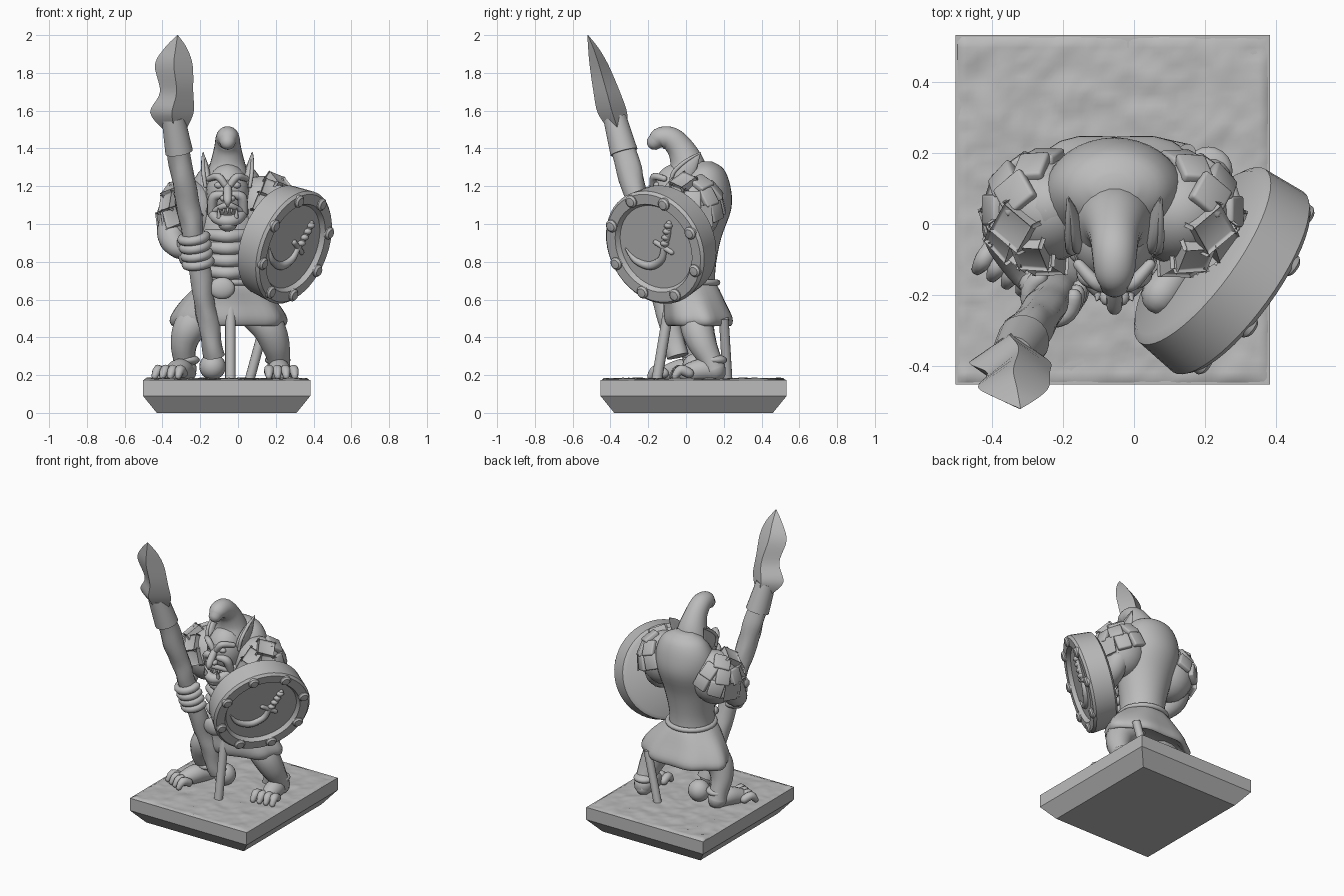
import bpy, bmesh, math
from math import sin, cos, pi, radians
from mathutils import Vector as V, Matrix, noise

if "Cube" in bpy.data.objects:
    bpy.data.objects.remove(bpy.data.objects["Cube"])

stone = bpy.data.materials.new("plain grey")
stone.use_nodes = True
GREY = (0.5, 0.5, 0.5, 1)
stone.diffuse_color = GREY
stone.node_tree.nodes["Principled BSDF"].inputs["Base Color"].default_value = GREY
CX = -0.055  # body centre line


def finish(name, bm, angle=40):
    bmesh.ops.recalc_face_normals(bm, faces=bm.faces)
    me = bpy.data.meshes.new(name)
    bm.to_mesh(me)
    bm.free()
    me.materials.append(stone)
    ob = bpy.data.objects.new(name, me)
    bpy.context.collection.objects.link(ob)
    if angle:
        bpy.ops.object.select_all(action="DESELECT")
        ob.select_set(True)
        bpy.context.view_layer.objects.active = ob
        bpy.ops.object.shade_smooth_by_angle(angle=radians(angle))


def frame(origin, normal, along):
    z = V(normal).normalized()
    x = V(along).cross(z).normalized()
    m = Matrix((x, z.cross(x), z)).transposed().to_4x4()
    m.translation = V(origin)
    return m


def spline(keys, steps):
    """Smooth list of vectors through the keys."""
    keys = [V(k) for k in keys]
    out = []
    for i in range(len(keys) - 1):
        a, b, c, d = keys[max(i - 1, 0)], keys[i], keys[i + 1], keys[min(i + 2, len(keys) - 1)]
        for s in range(steps):
            t = s / steps
            out.append(0.5 * (2 * b + (c - a) * t + (2 * a - 5 * b + 4 * c - d) * t * t
                              + (3 * b - a - 3 * c + d) * t ** 3))
    return out + [keys[-1]]


def skin(name, rings, angle=40):
    bm = bmesh.new()
    rows = [[bm.verts.new(p) for p in r] for r in rings]
    n = len(rows[0])
    for a, b in zip(rows, rows[1:]):
        for i in range(n):
            bm.faces.new((a[i], a[(i + 1) % n], b[(i + 1) % n], b[i]))
    bm.faces.new(rows[0])
    bm.faces.new(rows[-1])
    finish(name, bm, angle)


def tube(name, keys, seg=14, steps=5, squash=1, rough=0, ends=True):
    """Rounded limb through keys of (x, y, z, radius)."""
    pts = [(p.xyz, max(p.w, 0.003)) for p in spline(keys, steps)]
    if ends:
        first, last = (pts[0][0] - pts[1][0]).normalized(), (pts[-1][0] - pts[-2][0]).normalized()
        p0, p1 = pts[0], pts[-1]
        for a in (30, 60, 82):
            s, c = sin(radians(a)), cos(radians(a))
            pts.insert(0, (p0[0] + first * p0[1] * s, p0[1] * c))
            pts.append((p1[0] + last * p1[1] * s, p1[1] * c))
    rings, side = [], None
    for i, (p, r) in enumerate(pts):
        t = (pts[min(i + 1, len(pts) - 1)][0] - pts[max(i - 1, 0)][0]).normalized()
        side = t.orthogonal() if side is None else side - t * side.dot(t)
        side.normalize()
        up = t.cross(side)
        ring = []
        for k in range(seg):
            a = 2 * pi * k / seg
            off = (side * cos(a) + up * sin(a)) * r
            off *= 1 + rough * noise.noise(p * 8 + off * 18)
            ring.append(p + V((off.x * squash, off.y, off.z)))
        rings.append(ring)
    skin(name, rings, 60)


def loft(name, keys, seg=36, steps=4, folds=0, angle=60):
    """Stack of ellipses from keys of (z, x, y, half width, half depth)."""
    flat = spline([k[:3] for k in keys], steps)
    size = spline([(k[3], k[4], 0) for k in keys], steps)
    rings = []
    for j, (p, s) in enumerate(zip(flat, size)):
        w = folds * (1 - j / len(flat))
        rings.append([(p.y + s.x * cos(a) * (1 + w * sin(7 * a)), p.z + s.y * sin(a) * (1 + w * sin(7 * a)), p.x)
                      for a in (2 * pi * k / seg for k in range(seg))])
    skin(name, rings, angle)


def ball(name, at, size, seg=20):
    bm = bmesh.new()
    bmesh.ops.create_uvsphere(bm, u_segments=seg, v_segments=seg // 2 + 2, radius=1)
    bm.transform(Matrix.Translation(at) @ Matrix.Diagonal((*size, 1)))
    finish(name, bm, 60)


def lathe(name, profile, matrix, seg=48):
    skin(name, [[matrix @ V((r * cos(2 * pi * k / seg), r * sin(2 * pi * k / seg), h))
                 for k in range(seg)] for r, h in profile], 35)


# Base: slab with tapered underside and rough ground
def rect(x, y, z):
    return [(-.06 + sx * x, .04 + sy * y, z) for sx, sy in ((-1, -1), (1, -1), (1, 1), (-1, 1))]


skin("base", [rect(.37, .42, 0), rect(.443, .493, .09), rect(.443, .493, .174)], 0)
bm = bmesh.new()
bmesh.ops.create_grid(bm, x_segments=60, y_segments=60, size=1)
for v in bm.verts:
    edge = max(abs(v.co.x), abs(v.co.y)) > .99
    v.co = V((-.06 + v.co.x * .44, .04 + v.co.y * .49, 0))
    v.co.z = .172 if edge else .18 + .008 * noise.fractal(v.co * 9, .8, 2, 4)
finish("ground", bm, 60)

# Supports
tube("front_support", [(-.04, -.155, .17, .028), (-.04, -.08, .62, .028)], ends=False)
tube("rear_support", [(.06, .22, .17, .026), (.15, .2, .5, .026)], ends=False)

# Torso, skirt and belt
loft("torso", [(.6, CX, .02, .15, .14), (.75, CX, .015, .14, .14), (.92, CX, .03, .17, .155),
               (1.08, CX, .065, .2, .175), (1.2, CX, .09, .19, .145), (1.29, CX, .1, .14, .1),
               (1.33, CX, .1, .06, .04)])
loft("skirt", [(.5, -.05, .07, .24, .13), (.46, -.05, .075, .285, .165), (.5, -.05, .07, .305, .182),
               (.58, -.05, .05, .26, .165), (.67, CX, .02, .17, .15), (.7, CX, .02, .13, .12)], folds=.06)
belt = [(CX + .148 * cos(a), .02 + .146 * sin(a), .69, .016) for a in (2 * pi * k / 24 for k in range(25))]
tube("belt", belt, seg=10, steps=1)
ball("belt_buckle", (-.085, -.15, .66), (.068, .03, .058))
for i in range(4):
    z = .75 + i * .065
    tube("belly_roll", [(CX - .1, -.08, z, .03), (CX, -.125, z - .01, .036), (CX + .1, -.08, z, .03)])

# Legs and feet with toes
LEGS = {
    "right": ([(-.16, .05, .56, .1), (-.25, .01, .46, .09), (-.285, .02, .37, .072), (-.285, .05, .28, .058),
               (-.28, .06, .23, .062)], V((-.27, .06, .215)), V((-.345, -.09, .21))),
    "left": ([(.07, .07, .56, .1), (.155, .06, .46, .09), (.195, .085, .37, .078), (.215, .13, .28, .06),
              (.215, .15, .23, .062)], V((.21, .16, .215)), V((.225, .01, .21))),
}
for side, (leg, heel, toe) in LEGS.items():
    tube(side + "_leg", leg)
    tube(side + "_foot", [(*heel, .05), (*(heel.lerp(toe, .5) + V((0, 0, .015))), .06), (*toe, .05)])
    ball(side + "_ankle_cuff", heel + V((0, -.01, .065)), (.068, .068, .03))
    ahead = (toe - heel).normalized()
    across = ahead.cross(V((0, 0, 1)))
    for k in range(4):
        root = toe + across * (k - 1.5) * .04
        tip = root + ahead * .075 + across * (k - 1.5) * .006
        tube(side + "_toe", [(*root, .026), (*(root.lerp(tip, .6) + V((0, 0, .02))), .027),
                             (*(tip - V((0, 0, .012))), .018)], seg=10, steps=3)

# Head, tall hooked cap and ears
ball("head", (CX, -.05, 1.17), (.115, .125, .15))
tube("neck", [(CX, .08, 1.15, .11), (CX, -.03, 1.17, .1)])
tube("cap", [(CX, .01, 1.24, .118), (CX, .005, 1.32, .093), (CX, -.03, 1.4, .072), (CX, -.08, 1.45, .064),
             (CX, -.135, 1.455, .057), (CX, -.165, 1.435, .043)], seg=20)
for s in (-1, 1):
    tube("ear", [(CX + s * .095, -.06, 1.19, .03), (CX + s * .11, -.03, 1.24, .054),
                 (CX + s * .12, .015, 1.3, .046), (CX + s * .13, .075, 1.38, .004)], squash=.4, ends=False)
    tube("ear_rim", [(CX + s * .118, -.08, 1.2, .01), (CX + s * .128, -.068, 1.27, .011),
                     (CX + s * .13, -.005, 1.33, .01), (CX + s * .13, .07, 1.375, .005)], seg=8)
    # Face
    tube("brow", [(CX + s * .012, -.175, 1.205, .018), (CX + s * .05, -.168, 1.25, .02),
                  (CX + s * .1, -.115, 1.24, .016)], seg=10)
    ball("eye", (CX + s * .045, -.153, 1.205), (.025, .02, .018), 12)
    tube("cheek", [(CX + s * .03, -.17, 1.155, .02), (CX + s * .075, -.15, 1.14, .027),
                   (CX + s * .085, -.12, 1.06, .024)], seg=10)
    ball("nostril", (CX + s * .022, -.205, 1.135), (.02, .025, .017), 12)
    tube("tusk", [(CX + s * .045, -.2, 1.035, .013), (CX + s * .05, -.215, 1.085, .003)], seg=8)
tube("nose", [(CX, -.16, 1.215, .018), (CX, -.2, 1.17, .023), (CX, -.235, 1.125, .021), (CX, -.235, 1.1, .01)])
tube("upper_lip", [(CX - .07, -.14, 1.07, .015), (CX, -.19, 1.1, .018), (CX + .07, -.14, 1.07, .015)], seg=10)
tube("lower_jaw", [(CX - .085, -.08, 1.07, .03), (CX - .055, -.165, 1.03, .03), (CX, -.195, 1.015, .032),
                   (CX + .055, -.165, 1.03, .03), (CX + .085, -.08, 1.07, .03)])
ball("chin", (CX, -.17, 1.0), (.05, .05, .04))
for k in range(-2, 3):
    tube("tooth", [(CX + k * .02, -.185 + abs(k) * .01, 1.09, .01), (CX + k * .02, -.2 + abs(k) * .01, 1.06, .004)],
         seg=8, steps=2)

# Arms
tube("right_arm", [(-.24, .05, 1.12, .11), (-.33, .02, 1.02, .085), (-.35, -.03, .93, .075),
                   (-.31, -.12, .87, .055), (-.26, -.17, .87, .05)])
tube("left_arm", [(.13, .05, 1.12, .11), (.18, .06, 1.0, .08), (.18, .0, .92, .07), (.13, -.12, .91, .055),
                  (.075, -.2, .93, .055)])

# Shoulder armour: tilted domes covered in overlapping plates
for side, s, centre in (("right", -1, V((-.25, .04, 1.05))), ("left", 1, V((.13, .035, 1.08)))):
    size = V((.155, .15, .175))
    tilt = Matrix.Rotation(radians(s * 22), 3, "Y")
    ball(side + "_shoulder", centre, size)
    for lift, count in ((68, 2), (37, 5), (8, 6)):
        e = radians(lift)
        width = radians(220) * .155 * cos(e) / count * .93
        for k in range(count):
            a = radians(-110 + 220 * (k + .5) / count)
            d = tilt @ V((s * cos(a) * cos(e), sin(a) * cos(e), sin(e)))
            p = centre + V([d[i] * size[i] for i in range(3)])
            n = V([d[i] / size[i] for i in range(3)]).normalized()
            down = tilt @ V((0, 0, -1))
            down = (down - n * down.dot(n)).normalized()
            bm = bmesh.new()
            bmesh.ops.create_cube(bm, size=1)
            bm.transform(frame(p, n - down * .1, down) @ Matrix.Diagonal((width, .1, .034, 1)))
            bmesh.ops.bevel(bm, geom=bm.edges[:], offset=.009, segments=2, affect="EDGES", profile=.5)
            finish(side + "_shoulder_plate", bm, 60)

# Spear: rough shaft, socket, faceted blade and ball at the foot
def shaft(z):
    return V((-.125 - .173 * (z - .3), -.04 - .267 * (z - .3), z))


tube("spear_shaft", [(*shaft(z), r) for z, r in ((.3, .055), (.5, .056), (.8, .054), (1.1, .06), (1.42, .064))],
     steps=10, rough=.22, ends=False)
tube("spear_socket", [(*shaft(1.38), .074), (*shaft(1.56), .062)], seg=20, ends=False)
BLADE = [(1.5, -.335, -.36, .06, .05), (1.59, -.35, -.39, .115, .078), (1.7, -.325, -.42, .088, .07),
         (1.84, -.34, -.46, .1, .05), (1.93, -.33, -.49, .06, .028), (2, -.32, -.52, .002, .002)]
loft("spear_blade", BLADE, seg=4, steps=5, angle=25)
ball("spear_ball", (-.135, .05, .245), (.07, .07, .07))

# Hand gripping the spear
axis = (shaft(1) - shaft(0)).normalized()
for i in range(4):
    m = frame(shaft(.795 + i * .044), axis, (0, 1, 0))
    arc = [m @ V((.064 * cos(a), .064 * sin(a), 0)) for a in (radians(120 + 30 * k) for k in range(9))]
    tube("finger", [(*p, .025) for p in arc], seg=10, steps=2)
tube("right_palm", [(-.27, -.15, .82, .045), (-.28, -.17, .9, .045)])

# Shield: thick disc with raised rim, rivets and a curved sword in relief
sm = frame((.248, -.13, .895), (.77, -.56, -.31), (0, 0, 1))
lathe("shield", [(.01, -.088), (.278, -.088), (.302, -.072), (.314, .06), (.3, .075), (.245, .075),
                 (.23, .05), (.01, .05)], sm)
for k in range(8):
    a = 2 * pi * (k + .4) / 8
    lathe("shield_rivet", [(.034, .05), (.034, .082), (.024, .092), (.002, .094)],
          sm @ Matrix.Translation((.274 * cos(a), .274 * sin(a), 0)), 16)
SWORD = {
    "emblem_blade": [(-.2, -.01, .004), (-.15, -.075, .017), (-.06, -.105, .023), (.02, -.07, .021), (.05, -.01, .016)],
    "emblem_guard": [(.005, .025, .015), (.095, -.03, .015)],
    "emblem_grip": [(.05, -.005, .016), (.09, .06, .017), (.115, .13, .016)],
}
for name, pts in SWORD.items():
    tube(name, [(*(sm @ V((x, y, .052))), r) for x, y, r in pts], seg=10)
for k in range(4):
    ball("emblem_grip_ring", sm @ V((.065 + k * .015, .02 + k * .033, .055)), (.024, .024, .017), 12)
